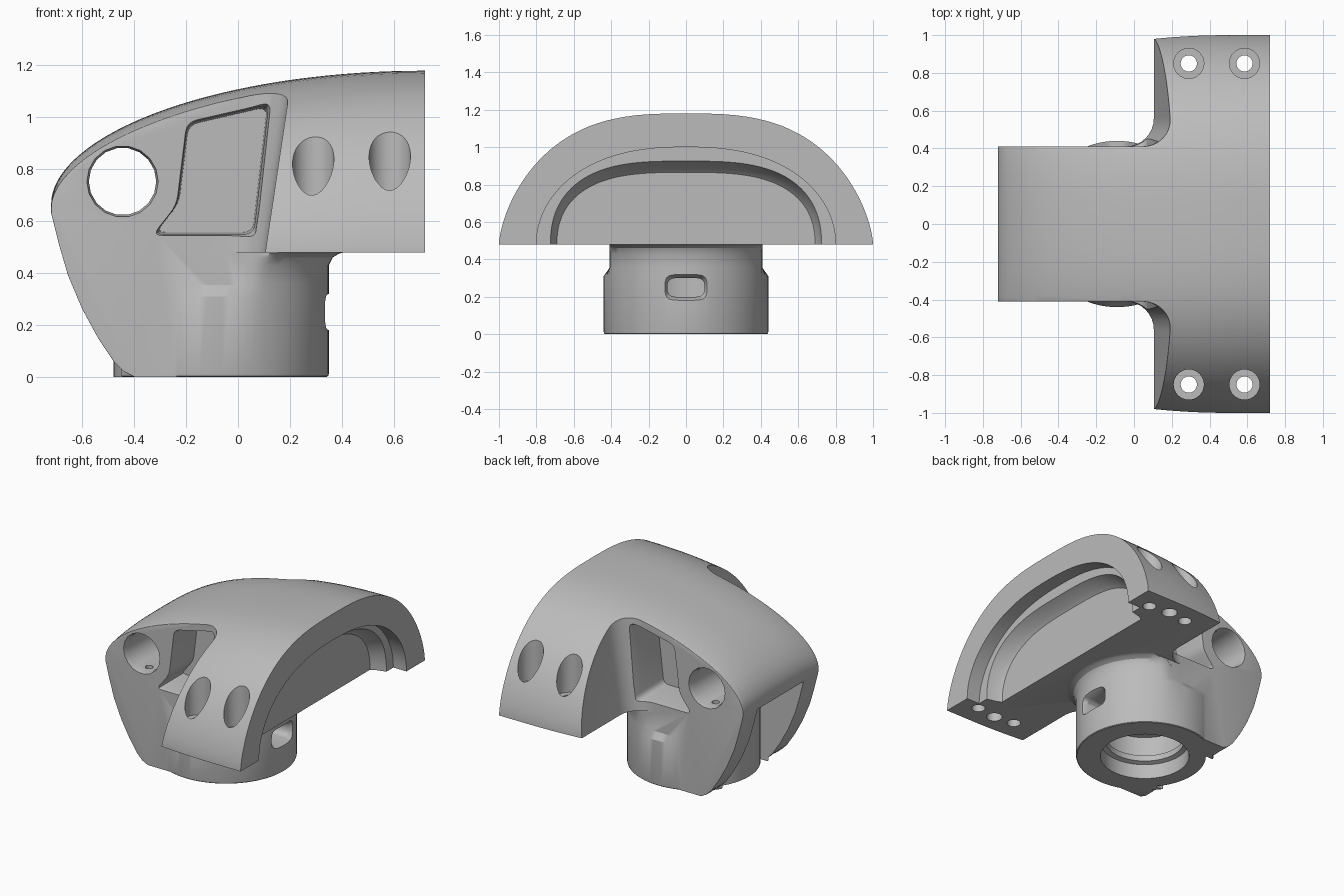
import bpy, bmesh, math
from math import sin, cos, pi
from mathutils import Vector

if "Cube" in bpy.data.objects:
    bpy.data.objects.remove(bpy.data.objects["Cube"])

grey = bpy.data.materials.new("plain_grey")
grey.use_nodes = True
grey.diffuse_color = (0.5, 0.5, 0.5, 1)
grey.node_tree.nodes["Principled BSDF"].inputs["Base Color"].default_value = (0.5, 0.5, 0.5, 1)


def loft(name, rings):
    """Closed solid through a list of equal-length point rings."""
    bm = bmesh.new()
    loops = [[bm.verts.new(p) for p in ring] for ring in rings]
    n = len(loops[0])
    for a, b in zip(loops, loops[1:]):
        for i in range(n):
            j = (i + 1) % n
            bm.faces.new((a[i], a[j], b[j], b[i]))
    bm.faces.new(loops[0])
    bm.faces.new(loops[-1])
    bmesh.ops.recalc_face_normals(bm, faces=bm.faces)
    mesh = bpy.data.meshes.new(name)
    bm.to_mesh(mesh)
    bm.free()
    obj = bpy.data.objects.new(name, mesh)
    bpy.context.collection.objects.link(obj)
    mesh.materials.append(grey)
    return obj


def side_prism(name, pts, y0, y1):
    return loft(name, [[(x, y, z) for x, z in pts] for y in (y0, y1)])


def lathe(name, cx, cy, profile, n=64):
    """Turned solid about a vertical axis from (radius, height, y limit) steps."""
    return loft(name, [[(cx + r * cos(2 * pi * i / n),
                         cy + max(-lim, min(lim, r * sin(2 * pi * i / n))), z)
                        for i in range(n)] for r, z, lim in profile])


def post(name, x, y, r, z0, z1, n=32):
    return lathe(name, x, y, [(r, z0, 9), (r, z1, 9)], n)


def circle(cx, cz, r, n):
    return [(cx + r * cos(2 * pi * i / n), cz + r * sin(2 * pi * i / n)) for i in range(n)]


def rounded(pts, r, steps=4):
    """Round the corners of a polygon with short quadratic curves."""
    out = []
    for i, p in enumerate(pts):
        p, a, b = Vector(p), Vector(pts[i - 1]), Vector(pts[(i + 1) % len(pts)])
        s, e = p + (a - p).normalized() * r, p + (b - p).normalized() * r
        for k in range(steps + 1):
            t = k / steps
            out.append(tuple(s * (1 - t) ** 2 + p * 2 * t * (1 - t) + e * t * t))
    return out


def arch(x, half, top, n, m, floor, base=0.48, steps=64):
    """Super-elliptic arch section at x, closed along a lower floor."""
    pts = []
    for i in range(steps + 1):
        a = pi * i / steps
        c, s = cos(a), max(0.0, sin(a))
        y = math.copysign(abs(c) ** (2 / n), c) * half
        pts.append((x, y, base + (top - base) * s ** (2 / m)))
    return pts + [(x, -half, floor), (x, half, floor)]


def combine(obj, other, operation):
    mod = obj.modifiers.new("cut", 'BOOLEAN')
    mod.operation, mod.solver, mod.object = operation, 'EXACT', other
    bpy.context.view_layer.objects.active = obj
    bpy.ops.object.modifier_apply(modifier=mod.name)
    bpy.data.objects.remove(other)


# Arm with curved nose and cheeks
nose = [(-0.73, 0.67), (-0.715, 0.61), (-0.69, 0.51), (-0.655, 0.39), (-0.6, 0.26),
        (-0.54, 0.15), (-0.48, 0.06), (-0.44, 0.02), (-0.4, 0)]
body = side_prism("saddle_bracket", nose + [(0.03, 0), (0.03, 0.44), (0.1, 0.5), (0.3, 0.5),
                                            (0.3, 1.3), (-0.73, 1.3)], -0.41, 0.41)

# Saddle block with sloping rear face and filleted corners to the arm
rings = []
for z in (0.48, 1.3):
    xl = 0.105 + 0.15 * (z - 0.48)
    half = [(0.72, 1.1), (xl, 1.1)]
    for i in range(9):
        a = pi / 2 * i / 8
        half.append((xl - 0.15 + 0.15 * cos(a), 0.56 - 0.15 * sin(a)))
    outline = half + [(x, -y) for x, y in reversed(half)]
    rings.append([(x, y, z) for x, y in outline])
combine(body, loft("saddle_block", rings), 'UNION')

# Curved outer skin: arch sections following the crown line
skin = []
for i in range(37):
    a = pi / 2 * i / 36
    x = 0.72 - 1.44 * sin(a)
    half = 1 - 0.13 * max(0, 0.5 - x) ** 2
    skin.append(arch(x, half, 0.67 + 0.51 * max(0, cos(a)) ** 1.05, 2.9, 1.55, -0.1))
combine(body, loft("outer_skin", skin), 'INTERSECT')

# Soften the long cheek edges
bm = bmesh.new()
bm.from_mesh(body.data)
bmesh.ops.remove_doubles(bm, verts=bm.verts, dist=0.0005)
soft = [e for e in bm.edges if len(e.link_faces) == 2
        and all(abs(abs(v.co.y) - 0.41) < 0.002 and v.co.x < 0.04 for v in e.verts)
        and sum(abs(f.normal.y) > 0.95 for f in e.link_faces) == 1
        and (e.verts[0].co.z > 0.6 or e.verts[0].co.x < -0.41)]
bmesh.ops.bevel(bm, geom=soft, offset=0.03, segments=3, profile=0.5,
                affect='EDGES', clamp_overlap=True)
bm.to_mesh(body.data)
bm.free()

# Slot between the cheeks, kept clear of the socket and cross tube
slot = side_prism("cheek_slot", rounded([(-0.9, -0.1), (-0.15, -0.1), (-0.15, 0.62),
                                         (-0.9, 0.62)], 0.04), -0.25, 0.25)
combine(slot, post("socket_keep", -0.09, 0, 0.39, -0.3, 0.9, 64), 'DIFFERENCE')
combine(slot, side_prism("tube_keep", circle(-0.45, 0.75, 0.18, 32), -0.5, 0.5), 'DIFFERENCE')

# Round socket neck, flattened near the top and flared into the saddle
flat = 0.409
neck = lathe("socket_neck", -0.09, 0, [
    (0.433, 0, 9), (0.438, 0.004, 9), (0.44, 0.012, 9), (0.44, 0.31, 9), (0.44, 0.355, flat),
    (0.44, 0.43, flat), (0.455, 0.46, flat), (0.48, 0.475, flat), (0.52, 0.485, flat),
    (0.52, 0.52, flat)], 96)
combine(body, neck, 'UNION')
combine(body, slot, 'DIFFERENCE')

# Stepped bore up into the socket
combine(body, lathe("socket_bore", -0.09, 0, [
    (0.29, -0.05, 9), (0.28, 0.02, 9), (0.28, 0.1, 9), (0.25, 0.11, 9), (0.25, 0.15, 9),
    (0.28, 0.16, 9), (0.28, 0.3, 9), (0.22, 0.31, 9), (0.22, 0.4, 9)]), 'DIFFERENCE')

# Rounded window in the neck, flared outward
window = []
for x, g in ((0.1, 0), (0.31, 0), (0.36, 0.025)):
    window.append([(x, y, z + 0.25) for y, z in rounded(
        [(-0.1 - g, -0.05 - g), (0.1 + g, -0.05 - g), (0.1 + g, 0.05 + g),
         (-0.1 - g, 0.05 + g)], 0.045)])
combine(body, loft("neck_window", window), 'DIFFERENCE')

# Stepped cavity in the open end of the saddle
for name, n, m, sections in (
        ("rim_step", 2.4, 2, [(0.62, 0.8, 1.0), (0.8, 0.8, 1.0)]),
        ("inner_cavity", 3.1, 2.3, [(0.52, 0.69, 0.865), (0.545, 0.705, 0.89),
                                    (0.64, 0.73, 0.935)])):
    combine(body, loft(name, [arch(*s, n, m, 0.4) for s in sections]), 'DIFFERENCE')

# Cross tube through the nose, with flared mouths
tube = [[(x, y, z) for x, z in circle(-0.445, 0.753, r, 18)]
        for y, r in ((-0.43, 0.143), (-0.38, 0.13), (0.38, 0.13), (0.43, 0.143))]
combine(body, loft("cross_hole", tube), 'DIFFERENCE')

pocket = rounded([(-0.2, 0.985), (0.125, 1.06), (0.065, 0.54), (-0.335, 0.54),
                  (-0.24, 0.66)], 0.04)
for s in (-1, 1):
    # Side pocket with slight draft
    rings = [[(-0.06 + (x + 0.06) * k, s * y, 0.78 + (z - 0.78) * k) for x, z in pocket]
             for y, k in ((0.16, 0.93), (0.39, 0.96), (0.45, 1.03))]
    combine(body, loft("side_pocket", rings), 'DIFFERENCE')
    # Screw holes with counterbores, and a blind locating hole
    for x in (0.29, 0.585):
        combine(body, post("counterbore", x, s * 0.85, 0.08, 0.66, 1.3), 'DIFFERENCE')
        combine(body, post("screw_hole", x, s * 0.85, 0.043, 0.3, 0.8), 'DIFFERENCE')
    combine(body, post("locating_hole", 0.435, s * 0.87, 0.05, 0.3, 0.6), 'DIFFERENCE')
    # Narrow pin hole down through each cheek
    combine(body, post("pin_hole", -0.45, s * 0.32, 0.025, -0.2, 0.7, 16), 'DIFFERENCE')

bpy.ops.object.select_all(action='DESELECT')
body.select_set(True)
bpy.context.view_layer.objects.active = body
bpy.ops.object.shade_smooth_by_angle(angle=math.radians(32))
